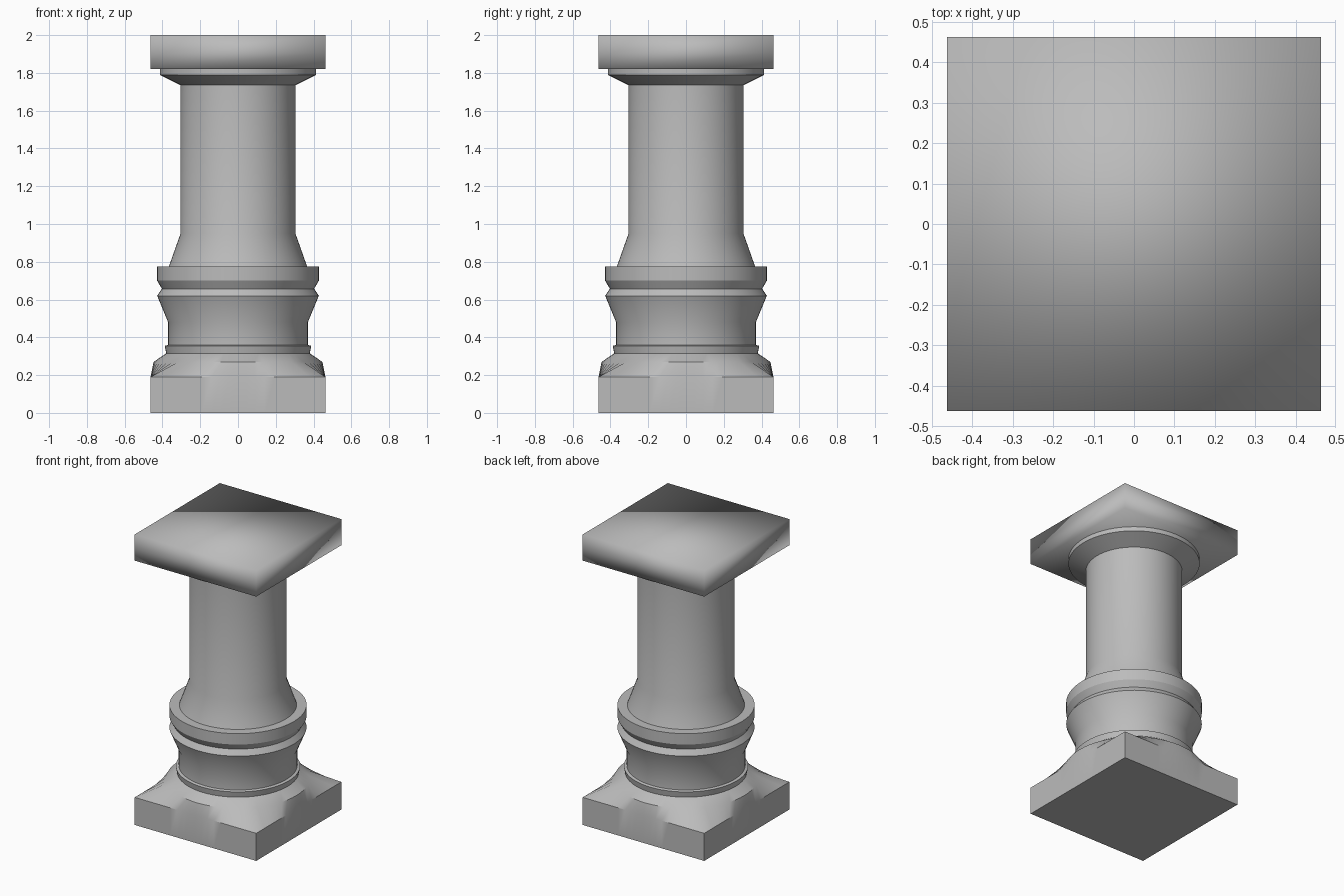
import bpy, bmesh, math

if "Cube" in bpy.data.objects:
    bpy.data.objects.remove(bpy.data.objects["Cube"])

stone = bpy.data.materials.new("grey_stone")
stone.diffuse_color = (0.5, 0.5, 0.5, 1)
stone.use_nodes = True
stone.node_tree.nodes["Principled BSDF"].inputs["Base Color"].default_value = stone.diffuse_color
N = 64      # sides of the round parts
H = 0.463   # half width of the square parts


def circle(r, z):
    return [(r * math.cos(2 * math.pi * i / N), r * math.sin(2 * math.pi * i / N), z)
            for i in range(N)]


def square(h, z):
    # same vertex count as the circle, pushed out to the square outline
    pts = []
    for x, y, _ in circle(1, 0):
        k = h / max(abs(x), abs(y))
        pts.append((x * k, y * k, z))
    return pts


def loft(name, rings, angle):
    bm = bmesh.new()
    loops = [[bm.verts.new(p) for p in ring] for ring in rings]
    for a, b in zip(loops, loops[1:]):
        for i in range(N):
            j = (i + 1) % N
            bm.faces.new((a[i], a[j], b[j], b[i]))
    bm.faces.new(loops[0][::-1])
    bm.faces.new(loops[-1])
    me = bpy.data.meshes.new(name)
    bm.to_mesh(me)
    bm.free()
    me.materials.append(stone)
    ob = bpy.data.objects.new(name, me)
    bpy.context.collection.objects.link(ob)
    bpy.ops.object.select_all(action='DESELECT')
    bpy.context.view_layer.objects.active = ob
    ob.select_set(True)
    bpy.ops.object.shade_smooth_by_angle(angle=math.radians(angle))
    return ob


# square plinth sweeping up into the round base
loft("plinth", [square(H, 0), square(H, 0.19), circle(0.447, 0.27), circle(0.38, 0.315)], 30)

# turned mouldings, shaft and neck
profile = [(0.38, 0.315), (0.388, 0.355), (0.37, 0.36), (0.37, 0.48), (0.428, 0.62),
           (0.403, 0.657), (0.428, 0.70), (0.428, 0.775), (0.366, 0.775), (0.304, 0.95),
           (0.304, 1.735), (0.414, 1.79), (0.414, 1.822)]
loft("turned_shaft", [circle(r, z) for r, z in profile], 28)

# soft shaded square slab on top
bm = bmesh.new()
levels = [[bm.verts.new((x * H, y * H, z)) for x, y in ((-1, -1), (1, -1), (1, 1), (-1, 1))]
          for z in (1.82, 1.905, 2.0)]
for a, b in zip(levels, levels[1:]):
    for i in range(4):
        j = (i + 1) % 4
        bm.faces.new((a[i], a[j], b[j], b[i]))
bm.faces.new(levels[0][::-1])
bm.faces.new(levels[-1])
for f in bm.faces:
    f.smooth = True
me = bpy.data.meshes.new("top_slab")
bm.to_mesh(me)
bm.free()
me.materials.append(stone)
bpy.context.collection.objects.link(bpy.data.objects.new("top_slab", me))
